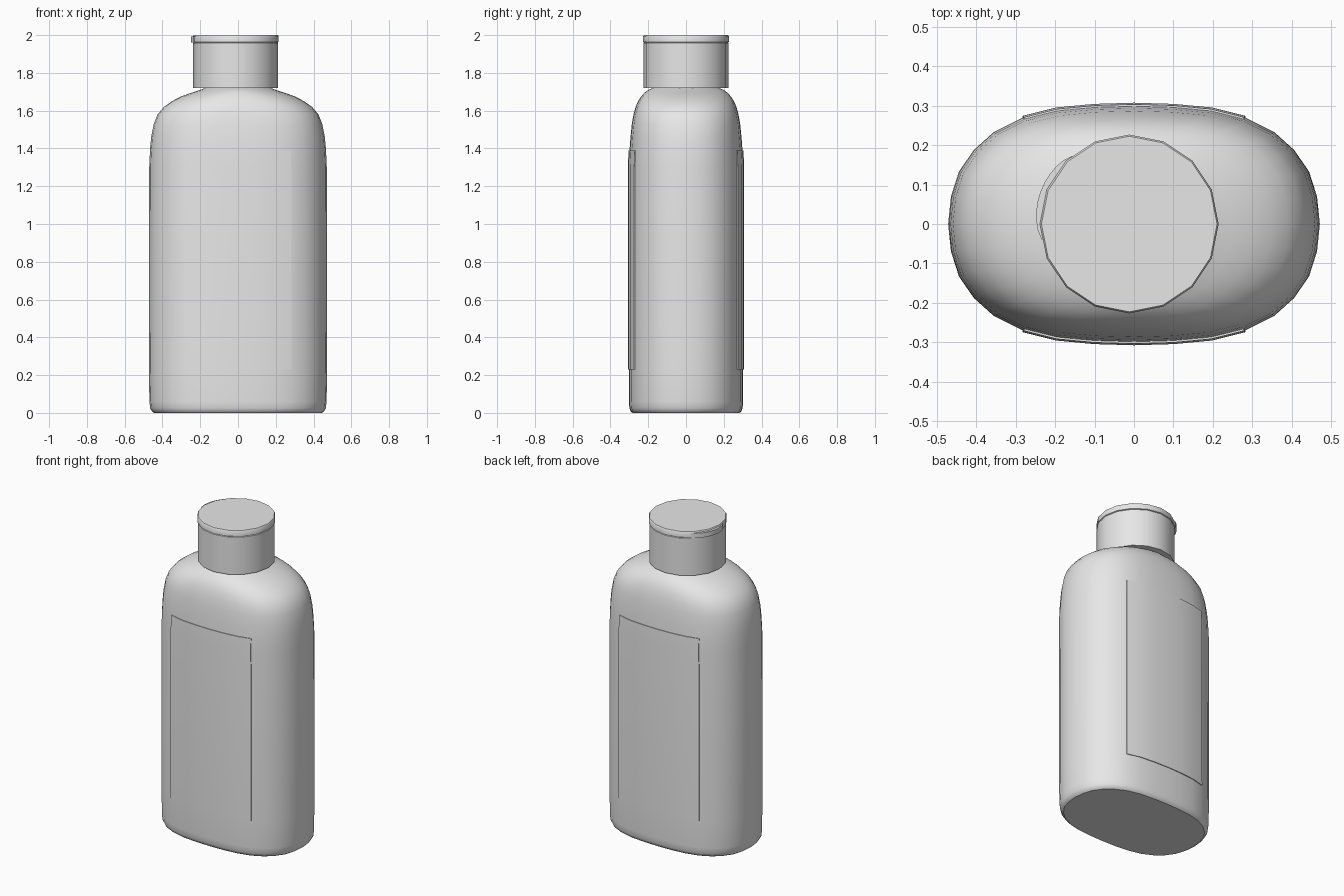
import bpy, bmesh, math

if "Cube" in bpy.data.objects:
    bpy.data.objects.remove(bpy.data.objects["Cube"])

grey = bpy.data.materials.new("plain grey")
grey.use_nodes = True
colour = (0.8, 0.8, 0.8, 1)
grey.diffuse_color = colour
grey.node_tree.nodes["Principled BSDF"].inputs["Base Color"].default_value = colour


def finish(name, bm, angle=35):
    bmesh.ops.recalc_face_normals(bm, faces=bm.faces)
    mesh = bpy.data.meshes.new(name)
    bm.to_mesh(mesh)
    bm.free()
    mesh.materials.append(grey)
    obj = bpy.data.objects.new(name, mesh)
    bpy.context.collection.objects.link(obj)
    bpy.ops.object.select_all(action='DESELECT')
    obj.select_set(True)
    bpy.context.view_layer.objects.active = obj
    bpy.ops.object.shade_smooth_by_angle(angle=math.radians(angle))
    return obj


def loft(name, rings, angle=35):
    """Skin closed rings of points, capping both ends."""
    bm = bmesh.new()
    loops = [[bm.verts.new(p) for p in ring] for ring in rings]
    n = len(loops[0])
    for low, high in zip(loops, loops[1:]):
        for i in range(n):
            j = (i + 1) % n
            bm.faces.new((low[i], low[j], high[j], high[i]))
    bm.faces.new(loops[0][::-1])
    bm.faces.new(loops[-1])
    return finish(name, bm, angle)


# Body: rounded oval section scaled by a shoulder profile
quarter = [(1, 0), (.985, .23), (.942, .44), (.862, .62), (.755, .77),
           (.6, .89), (.42, .96), (.215, .99)]
section = list(quarter)
section += [(-x, y) for x, y in [(0, 1)] + quarter[:0:-1]]
section += [(-x, -y) for x, y in section]

# height, half width, half depth, roundness
profile = [(0, .445, .283, 0), (.008, .456, .293, 0), (.025, .465, .3, 0),
           (.06, .469, .302, 0), (.23, .472, .303, 0), (1.3, .47, .303, 0),
           (1.39, .466, .299, 0), (1.46, .46, .294, 0), (1.53, .446, .287, 0),
           (1.58, .426, .278, 0), (1.62, .392, .267, .1), (1.65, .35, .254, .2),
           (1.675, .302, .238, .4), (1.695, .247, .219, .7),
           (1.71, .2, .2, 1), (1.72, .175, .175, 1), (1.75, .165, .165, 1)]


def body_ring(z, hx, hy, roundness):
    ring = []
    for i, (x, y) in enumerate(section):
        a = 2 * math.pi * i / len(section)
        ring.append((hx * (x + (math.cos(a) - x) * roundness),
                     hy * (y + (math.sin(a) - y) * roundness), z))
    return ring


loft("bottle_body", [body_ring(*row) for row in profile])

# Label panels: thin shells following the front and back of the body
for name, first in (("back_label", 5), ("front_label", 21)):
    bm = bmesh.new()
    side = 1 if name == "back_label" else -1
    grid = []
    for row in profile[4:7]:
        ring = body_ring(*row)
        grid.append([bm.verts.new((x, y + side * .005, z))
                     for x, y, z in ring[first:first + 7]])
    for low, high in zip(grid, grid[1:]):
        for i in range(6):
            bm.faces.new((low[i], low[i + 1], high[i + 1], high[i]))
    # Turn the rim inward to give the panel an edge
    rim = [e for e in bm.edges if e.is_boundary]
    new = bmesh.ops.extrude_edge_only(bm, edges=rim)["geom"]
    for v in new:
        if isinstance(v, bmesh.types.BMVert):
            v.co.y -= side * .006
    finish(name, bm)

# Cap: sixteen-sided cylinder with a lid on top
CAP_X = -.012


def cap_ring(radius, z):
    return [(CAP_X + radius * math.cos(math.tau * i / 16),
             radius * math.sin(math.tau * i / 16), z) for i in range(16)]


loft("cap", [cap_ring(.225, 1.72), cap_ring(.225, 1.958), cap_ring(.221, 1.961)])
loft("lid", [cap_ring(.221, 1.96), cap_ring(.227, 1.964),
             cap_ring(.227, 1.994), cap_ring(.223, 2)])

# Thumb lip: small crescent on the lid's side
steps = 10
outer, inner = [], []
for i in range(steps + 1):
    t = i / steps
    a = math.radians(130 + 60 * t)
    r = .226 + .014 * math.sin(math.pi * t) ** .6
    outer.append((CAP_X + r * math.cos(a), r * math.sin(a)))
    inner.append((CAP_X + .2 * math.cos(a), .2 * math.sin(a)))
outline = outer + inner[::-1]
loft("thumb_lip", [[(x, y, z) for x, y in outline] for z in (1.962, 1.992)])
